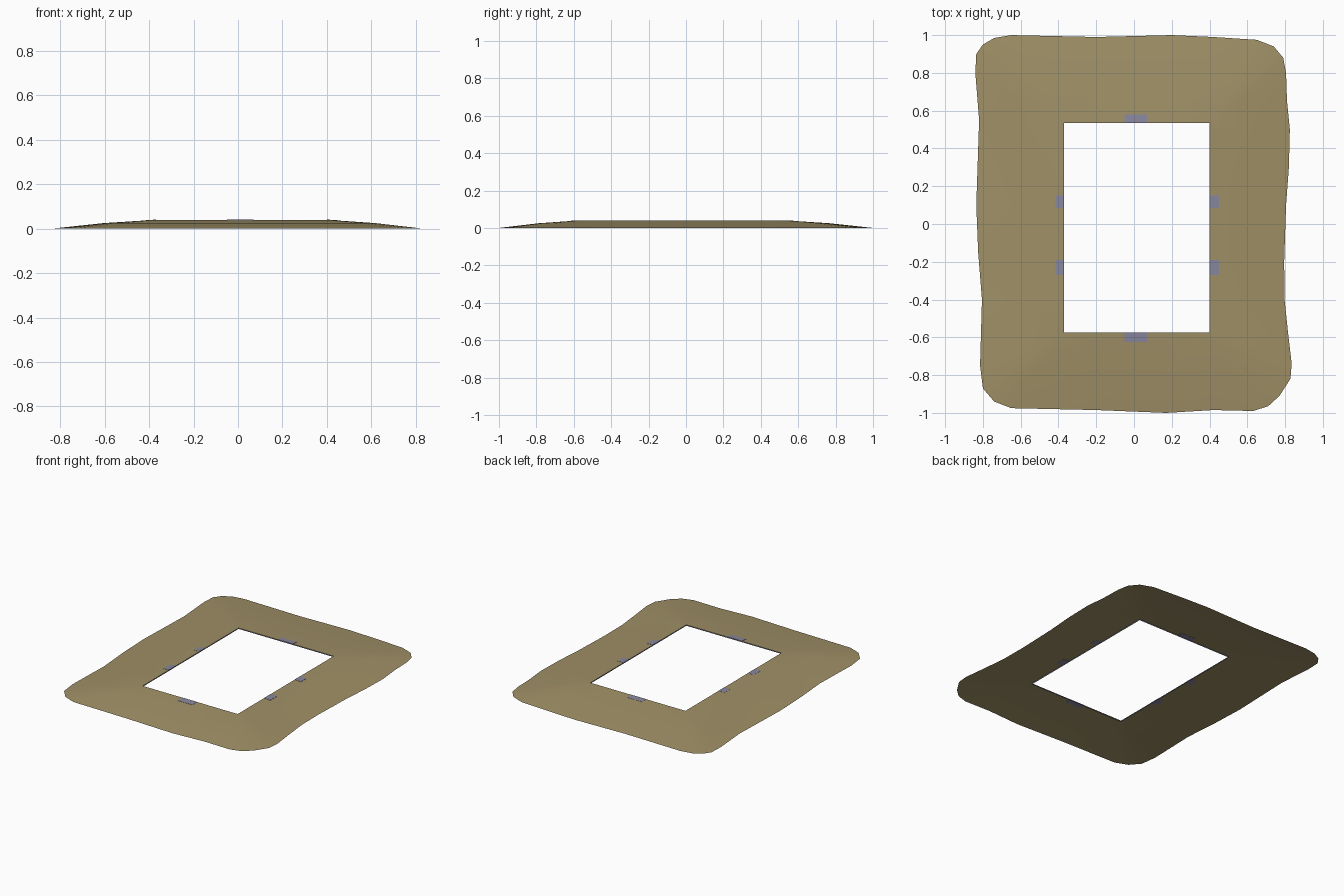
import bpy, bmesh

if "Cube" in bpy.data.objects:
    bpy.data.objects.remove(bpy.data.objects["Cube"])

def material(name, rgb):
    m = bpy.data.materials.new(name)
    m.diffuse_color = (*rgb, 1)
    m.use_nodes = True
    m.node_tree.nodes["Principled BSDF"].inputs["Base Color"].default_value = m.diffuse_color
    return m

SAND = material("sand_brown", (0.35, 0.28, 0.135))
STEEL = material("blue_grey", (0.25, 0.245, 0.34))

def add_object(name, bm, mat, smooth=False):
    me = bpy.data.meshes.new(name)
    bm.to_mesh(me)
    bm.free()
    ob = bpy.data.objects.new(name, me)
    bpy.context.collection.objects.link(ob)
    me.materials.append(mat)
    for p in me.polygons:
        p.use_smooth = smooth
    return ob

# Rectangular opening
X0, X1, Y0, Y1, TOP = -0.37, 0.40, -0.575, 0.535, 0.04

# Wavy outer edge, clockwise from above
outline = [(-.65, 1), (-.2, .99), (.2, 1), (.42, .99), (.65, .975), (.74, .94),
           (.79, .88), (.805, .8), (.81, .65), (.825, .5), (.82, .3), (.805, .1),
           (.795, -.2), (.797, -.4), (.815, -.57), (.835, -.74), (.828, -.82),
           (.77, -.91), (.71, -.965), (.63, -.99), (.42, -.985), (.17, -1),
           (-.2, -.985), (-.65, -.975), (-.74, -.94), (-.8, -.87), (-.815, -.75),
           (-.805, -.4), (-.825, -.15), (-.835, .1), (-.82, .55), (-.84, .8),
           (-.835, .9), (-.8, .95), (-.74, .985)]

# Earth skirt: slightly domed sheet, open underneath
bm = bmesh.new()
rings = []
for t, z in ((0, 0), (0.5, 0.025), (1, TOP)):
    ring = []
    for x, y in outline:
        ix, iy = min(max(x, X0), X1), min(max(y, Y0), Y1)
        ring.append(bm.verts.new((x + (ix - x) * t, y + (iy - y) * t, z)))
    rings.append(ring)
n = len(outline)
for a, b in zip(rings, rings[1:]):
    for i in range(n):
        j = (i + 1) % n
        bm.faces.new((a[j], a[i], b[i], b[j]))
bmesh.ops.remove_doubles(bm, verts=bm.verts, dist=1e-4)
bm.normal_update()
for f in bm.faces:
    if f.normal.z < 0:
        f.normal_flip()
add_object("earth_skirt", bm, SAND, True)

# Thin lip hanging round the opening
bm = bmesh.new()
corners = [(X0, Y0), (X1, Y0), (X1, Y1), (X0, Y1)]
hi = [bm.verts.new((x, y, TOP)) for x, y in corners]
lo = [bm.verts.new((x, y, TOP - 0.007)) for x, y in corners]
for i in range(4):
    j = (i + 1) % 4
    bm.faces.new((hi[i], hi[j], lo[j], lo[i]))
add_object("opening_lip", bm, STEEL)

# Small plates lying on the slope at the opening's edge
def plate(name, x0, x1, y0, y1):
    bm = bmesh.new()
    bmesh.ops.create_cube(bm, size=1)
    for v in bm.verts:
        x = x1 if v.co.x > 0 else x0
        y = y1 if v.co.y > 0 else y0
        out = max(X0 - x, x - X1, Y0 - y, y - Y1, 0)
        v.co = (x, y, TOP - 0.066 * out + (0.001 if v.co.z > 0 else -0.001))
    add_object(name, bm, STEEL)

plate("back_plate", -0.05, 0.07, Y1, Y1 + 0.045)
plate("front_plate", -0.05, 0.07, Y0 - 0.05, Y0)
for k, (a, b) in enumerate(((0.085, 0.15), (-0.27, -0.19))):
    plate(f"left_plate_{k}", X0 - 0.045, X0, a, b)
    plate(f"right_plate_{k}", X1, X1 + 0.05, a, b)
